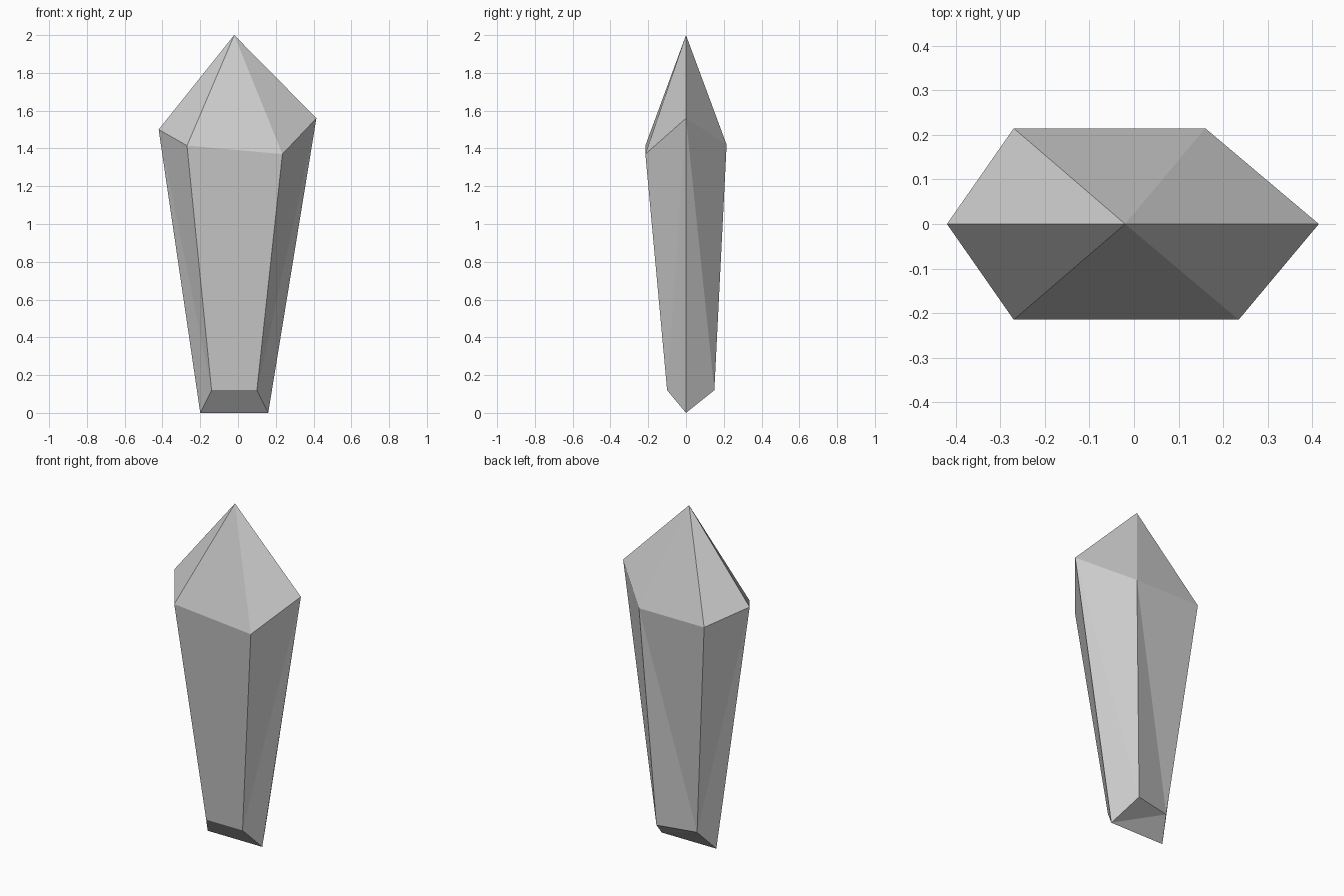
import bpy
import bmesh

cube = bpy.data.objects.get("Cube")
if cube:
    bpy.data.objects.remove(cube, do_unlink=True)

# Single stone colour
stone = bpy.data.materials.new("grey_stone")
stone.use_nodes = True
grey = (0.6, 0.6, 0.6, 1.0)
stone.diffuse_color = grey
stone.node_tree.nodes["Principled BSDF"].inputs["Base Color"].default_value = grey

# Six-sided cross-sections: left tip, front pair, right tip, back pair
shoulder = [(-0.42, 0, 1.5), (-0.27, -0.215, 1.415), (0.235, -0.215, 1.37),
            (0.415, 0, 1.56), (0.16, 0.215, 1.42), (-0.27, 0.215, 1.42)]
foot = [(-0.2, 0, 0), (-0.14, -0.1, 0.12), (0.1, -0.1, 0.12),
        (0.16, 0, 0), (0.09, 0.15, 0.12), (-0.143, 0.1, 0.12)]

bm = bmesh.new()
top = [bm.verts.new(p) for p in shoulder]
low = [bm.verts.new(p) for p in foot]
apex = bm.verts.new((-0.02, 0, 2))

for i in range(6):
    j = (i + 1) % 6
    # Pointed cap facet
    bm.faces.new((apex, top[i], top[j]))
    # Tapered side, folded along one diagonal
    if i % 3 == 2:
        bm.faces.new((top[j], top[i], low[i]))
        bm.faces.new((top[j], low[i], low[j]))
    else:
        bm.faces.new((top[i], low[i], low[j]))
        bm.faces.new((top[i], low[j], top[j]))

# Wedge underside meeting in a ridge
left, front_left, front_right, right, back_right, back_left = low
bm.faces.new((left, front_left, front_right, right))
bm.faces.new((right, back_right, back_left))
bm.faces.new((right, back_left, left))

bmesh.ops.recalc_face_normals(bm, faces=bm.faces[:])
mesh = bpy.data.meshes.new("crystal_shard")
bm.to_mesh(mesh)
bm.free()
mesh.materials.append(stone)
shard = bpy.data.objects.new("crystal_shard", mesh)
bpy.context.collection.objects.link(shard)
